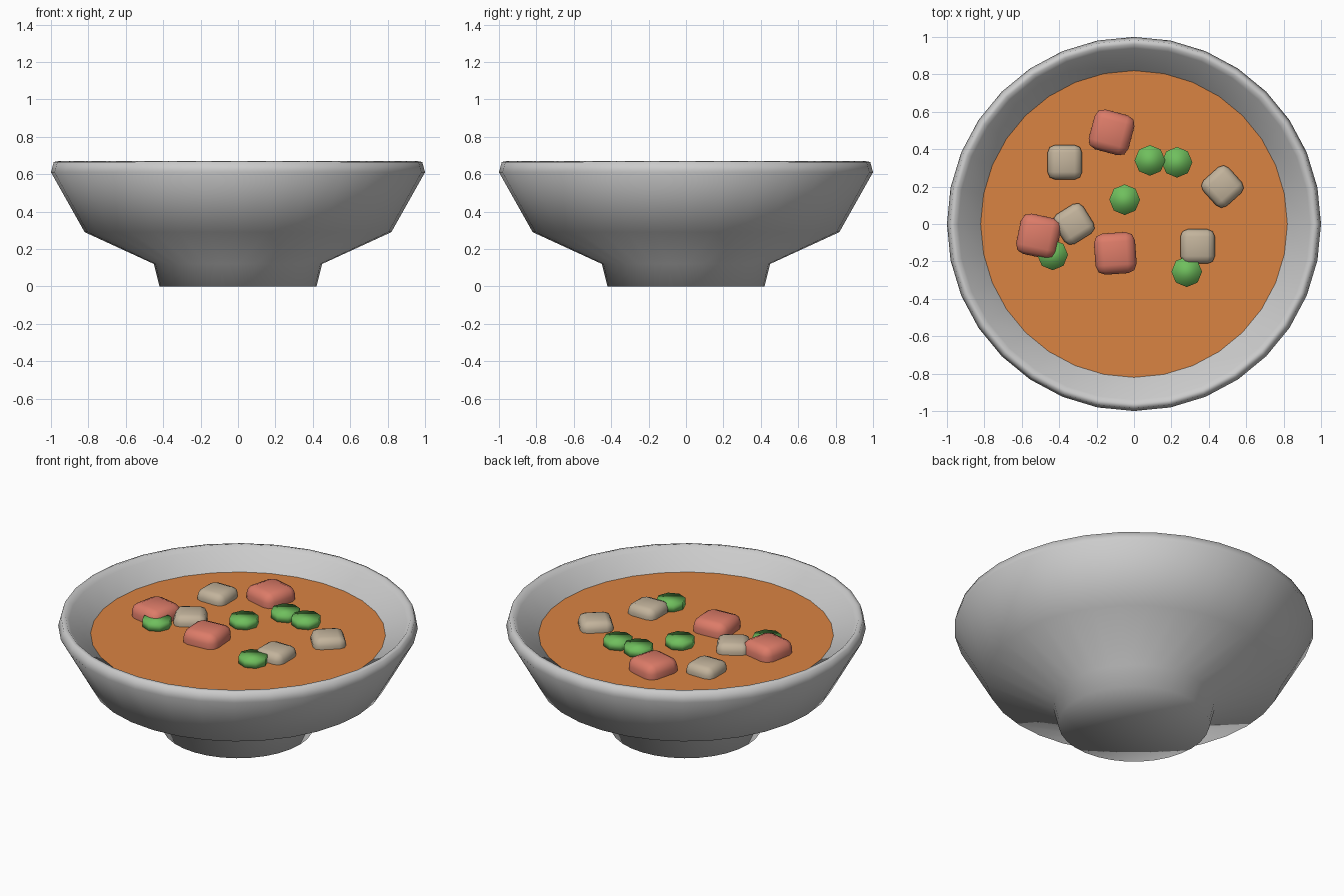
import bpy, bmesh
from math import radians
from mathutils import Matrix

if "Cube" in bpy.data.objects:
    bpy.data.objects.remove(bpy.data.objects["Cube"])

SOUP_Z = 0.565


def material(name, rgb):
    m = bpy.data.materials.new(name)
    m.diffuse_color = (*rgb, 1)
    m.use_nodes = True
    m.node_tree.nodes["Principled BSDF"].inputs["Base Color"].default_value = m.diffuse_color
    return m


def add_object(name, bm, mat=None, smooth=True):
    bmesh.ops.recalc_face_normals(bm, faces=bm.faces)
    me = bpy.data.meshes.new(name)
    bm.to_mesh(me)
    bm.free()
    for p in me.polygons:
        p.use_smooth = smooth
    if mat:
        me.materials.append(mat)
    ob = bpy.data.objects.new(name, me)
    bpy.context.collection.objects.link(ob)
    return ob


def chunk(name, x, y, angle, size, height, mat):
    """Rounded, slightly flattened cube floating at the soup surface."""
    bm = bmesh.new()
    bmesh.ops.create_cube(bm, size=1)
    bmesh.ops.scale(bm, vec=(size, size, height), verts=bm.verts)
    bmesh.ops.bevel(bm, geom=bm.edges[:], offset=size * 0.22, segments=2,
                    profile=0.5, affect='EDGES')
    ob = add_object(name, bm, mat)
    ob.location = (x, y, SOUP_Z)
    ob.rotation_euler.z = radians(angle)


red = material("red_chunk", (0.72, 0.2, 0.14))
tan = material("tan_chunk", (0.54, 0.45, 0.33))
green = material("green_slice", (0.16, 0.52, 0.11))
broth = material("broth", (0.7, 0.23, 0.055))

# Bowl: revolved profile with foot, flared wall, rim and inside
profile = [(0, 0), (0.42, 0), (0.45, 0.12), (0.82, 0.29), (1, 0.61),
           (0.985, 0.665), (0.96, 0.67), (0.94, 0.645), (0.82, SOUP_Z),
           (0.73, 0.36), (0.4, 0.2), (0, 0.18)]
bm = bmesh.new()
vs = [bm.verts.new((0, r, z)) for r, z in profile]
es = [bm.edges.new(pair) for pair in zip(vs, vs[1:])]
bmesh.ops.spin(bm, geom=vs + es, cent=(0, 0, 0), axis=(0, 0, 1),
               angle=radians(360), steps=32)
bmesh.ops.remove_doubles(bm, verts=bm.verts, dist=1e-4)
add_object("bowl", bm)

# Soup surface
bm = bmesh.new()
bmesh.ops.create_circle(bm, cap_ends=True, segments=32, radius=0.82,
                        matrix=Matrix.Translation((0, 0, SOUP_Z)))
add_object("soup", bm, broth, smooth=False)

# Red chunks
for i, (x, y, a) in enumerate([(-0.12, 0.49, -15), (-0.51, -0.065, -12),
                               (-0.1, -0.157, 4)]):
    chunk(f"red_chunk_{i + 1}", x, y, a, 0.22, 0.16, red)

# Tan chunks
for i, (x, y, a) in enumerate([(-0.37, 0.33, 0), (0.34, -0.12, 0),
                               (0.473, 0.2, 42), (-0.322, 0, 32)]):
    chunk(f"tan_chunk_{i + 1}", x, y, a, 0.185, 0.12, tan)

# Green octagonal slices
for i, (x, y) in enumerate([(0.085, 0.34), (0.23, 0.33), (-0.05, 0.13),
                            (-0.435, -0.165), (0.282, -0.255)]):
    bm = bmesh.new()
    bmesh.ops.create_cone(bm, cap_ends=True, segments=8, radius1=0.082,
                          radius2=0.082, depth=0.05)
    ob = add_object(f"green_slice_{i + 1}", bm, green)
    ob.location = (x, y, SOUP_Z + 0.02)
